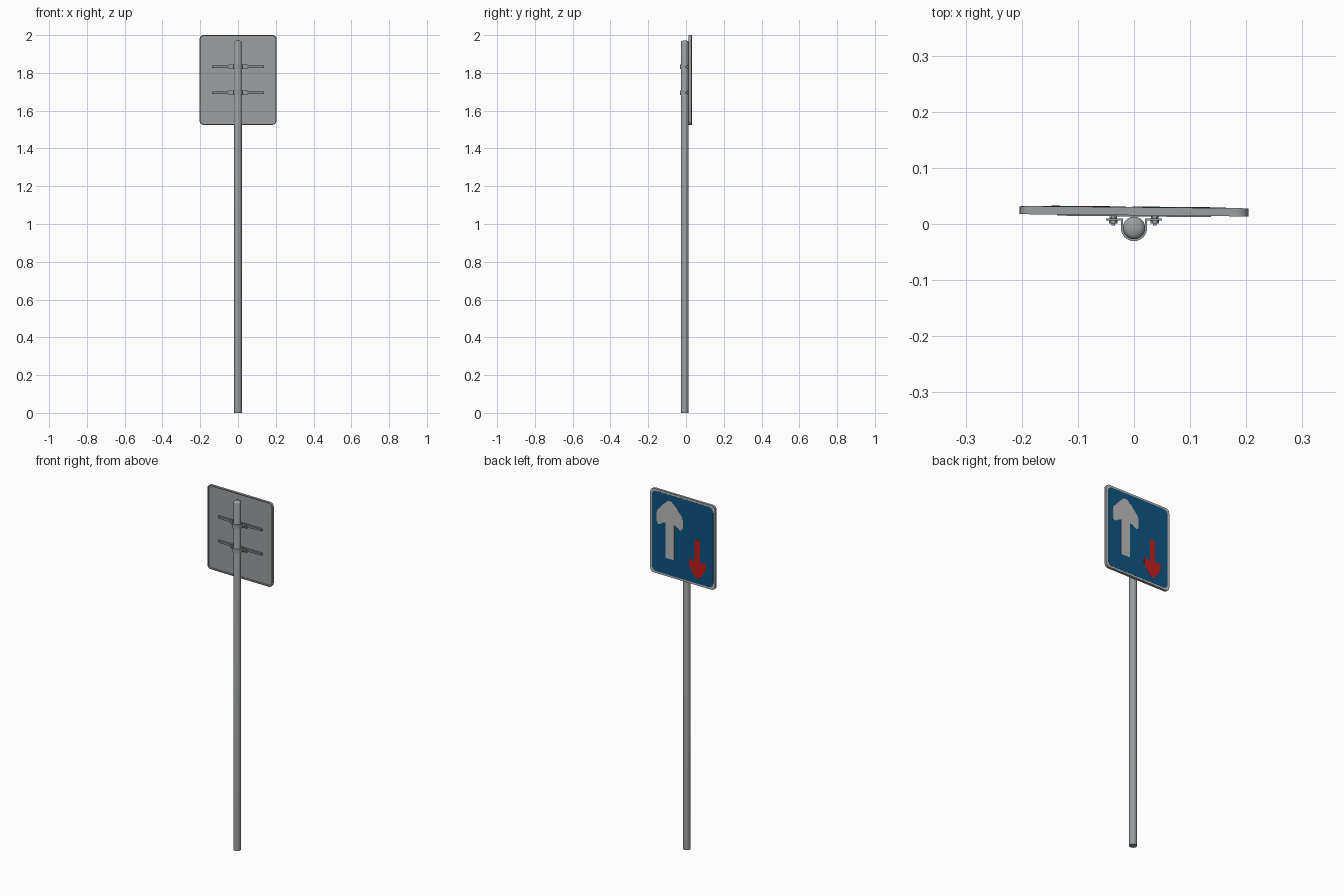
import bpy, bmesh, math
from mathutils import Matrix

if "Cube" in bpy.data.objects:
    bpy.data.objects.remove(bpy.data.objects["Cube"])

def mat(name, r, g, b):
    m = bpy.data.materials.new(name)
    m.diffuse_color = (r, g, b, 1)
    m.use_nodes = True
    m.node_tree.nodes["Principled BSDF"].inputs["Base Color"].default_value = m.diffuse_color
    return m

STEEL = mat("galvanised steel", 0.33, 0.345, 0.355)
DARK = mat("bracket steel", 0.24, 0.25, 0.26)
WHITE = mat("sign white", 0.50, 0.50, 0.50)
BLUE = mat("sign blue", 0.004, 0.092, 0.22)
RED = mat("sign red", 0.54, 0.012, 0.012)

PZ, HW, HH = 1.7625, 0.204, 0.2375   # sign centre height, half width, half height
POLE_Y = -0.007
TURN = -0.01                         # sign is turned slightly on its post

def finish(bm, name, m, smooth=False, turn=0.0):
    bmesh.ops.recalc_face_normals(bm, faces=bm.faces[:])
    me = bpy.data.meshes.new(name)
    bm.to_mesh(me)
    bm.free()
    me.materials.append(m)
    ob = bpy.data.objects.new(name, me)
    bpy.context.collection.objects.link(ob)
    ob.rotation_euler.z = turn
    if smooth:
        bpy.context.view_layer.objects.active = ob
        ob.select_set(True)
        bpy.ops.object.shade_smooth_by_angle(angle=math.radians(35))
        ob.select_set(False)
    return ob

def loft(loops, name, m, smooth=False, turn=0.0):
    """Skin a stack of equal-length point loops and cap both ends."""
    bm = bmesh.new()
    rings = [[bm.verts.new(p) for p in lp] for lp in loops]
    n = len(rings[0])
    for a, b in zip(rings, rings[1:]):
        for i in range(n):
            j = (i + 1) % n
            bm.faces.new((a[i], a[j], b[j], b[i]))
    bm.faces.new(rings[0])
    bm.faces.new(rings[-1])
    return finish(bm, name, m, smooth, turn)

def rounded(hw, hh, r, y, seg=6):
    pts = []
    for k, (sx, sz) in enumerate(((1, 1), (-1, 1), (-1, -1), (1, -1))):
        for i in range(seg + 1):
            a = math.pi / 2 * (k + i / seg)
            pts.append((sx * (hw - r) + r * math.cos(a), y,
                        PZ + sz * (hh - r) + r * math.sin(a)))
    return pts

def plate(outline, y0, y1, name, m):
    loft([[(x, y, z) for x, z in outline] for y in (y0, y1)], name, m, turn=TURN)

def box(name, m, x0, x1, y0, y1, z0, z1, turn=0.0):
    loft([[(x0, y0, z), (x1, y0, z), (x1, y1, z), (x0, y1, z)] for z in (z0, z1)],
         name, m, turn=turn)

def circle(r, z, n=32):
    return [(r * math.cos(2 * math.pi * i / n), POLE_Y + r * math.sin(2 * math.pi * i / n), z)
            for i in range(n)]

def bolt_part(name, x, y0, y1, z, r, n):
    loft([[(x + r * math.cos(2 * math.pi * i / n), y, z + r * math.sin(2 * math.pi * i / n))
           for i in range(n)] for y in (y0, y1)], name, STEEL, n > 6)

# Post with a shallow domed cap
loft([circle(0.020, 0), circle(0.020, 1.962), circle(0.0185, 1.966),
      circle(0.014, 1.9695), circle(0.007, 1.9715)], "post", STEEL, True)

# Sign panel: shallow tray, open towards the post
loft([rounded(HW, HH, 0.022, 0.0295), rounded(HW, HH, 0.022, 0.0155),
      rounded(HW - 0.005, HH - 0.005, 0.017, 0.0155),
      rounded(HW - 0.005, HH - 0.005, 0.017, 0.025)], "sign_panel", STEEL, True, TURN)

# Sign face: white border plate with blue field
loft([rounded(HW - 0.002, HH - 0.002, 0.020, y) for y in (0.029, 0.030)],
     "white_border", WHITE, turn=TURN)
loft([rounded(HW - 0.011, HH - 0.011, 0.028, y) for y in (0.0295, 0.0306)],
     "blue_field", BLUE, turn=TURN)

def arrow(cx, half):
    """Mirror a half outline (dx, z), listed tip to tail, about cx."""
    return [(cx + dx, z) for dx, z in half] + [(cx - dx, z) for dx, z in reversed(half)]

# Large white arrow up, small red arrow down
plate(arrow(0.080, [(0.012, 1.955), (0.040, 1.928), (0.078, 1.885), (0.083, 1.868),
                    (0.083, 1.822), (0.074, 1.808), (0.062, 1.808), (0.045, 1.822),
                    (0.028, 1.826), (0.028, 1.628)]), 0.030, 0.0312, "white_arrow", WHITE)
plate(arrow(-0.094, [(0.006, 1.564), (0.028, 1.588), (0.050, 1.620), (0.053, 1.632),
                     (0.053, 1.660), (0.046, 1.668), (0.034, 1.660), (0.017, 1.656),
                     (0.017, 1.782)]), 0.030, 0.0312, "red_arrow", RED)

# Two mounting rails with pipe clamps and bolts
for tag, z in (("upper", 1.832), ("lower", 1.695)):
    box(tag + "_rail", DARK, -0.137, 0.137, 0.0135, 0.0255, z - 0.006, z + 0.006, TURN)

    # clamp strap: one bent strip profile around the front of the post
    ri, ro, h = 0.0198, 0.0235, 0.012
    arc = [math.pi + math.pi * i / 20 for i in range(21)]
    outer = [(ro * math.cos(a), POLE_Y + ro * math.sin(a)) for a in arc]
    inner = [(ri * math.cos(a), POLE_Y + ri * math.sin(a)) for a in arc]
    left = [(-ri, 0.010), (-0.050, 0.010), (-0.050, 0.0065), (-ro, 0.0065)]
    right = [(-x, y) for x, y in reversed(left)]
    strip = left + outer + right + inner[::-1]
    loft([[(x, y, zz) for x, y in strip] for zz in (z - h, z + h)],
         tag + "_clamp", STEEL, True)

    for side, x in (("left", -0.037), ("right", 0.037)):
        name = tag + "_" + side
        bolt_part(name + "_bolt_shank", x, -0.003, 0.017, z, 0.0035, 12)
        bolt_part(name + "_bolt_head", x, 0.001, 0.0065, z, 0.0075, 6)
        bolt_part(name + "_nut", x, 0.010, 0.0135, z, 0.0065, 6)
